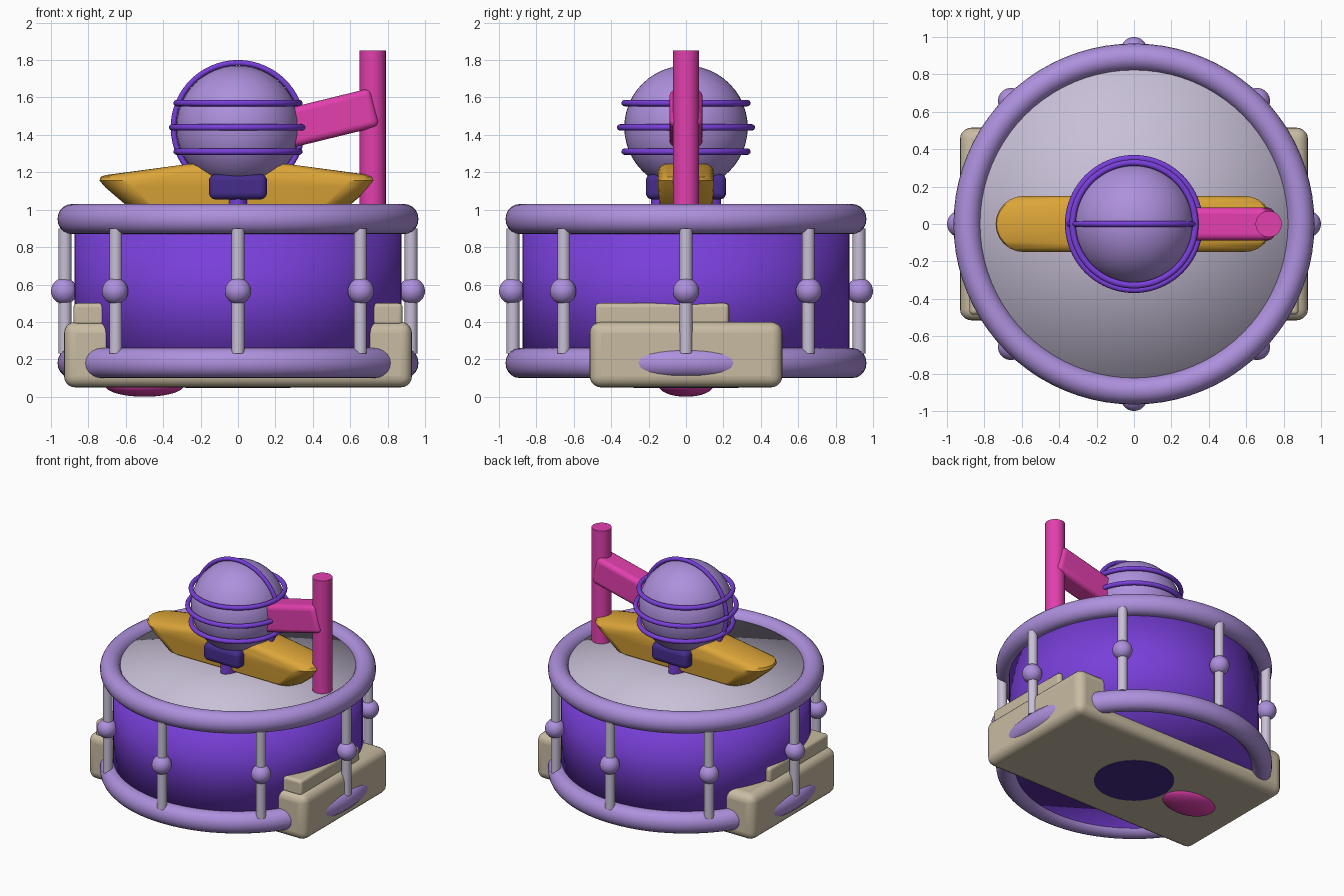
import bpy, bmesh, math
from mathutils import Vector

if "Cube" in bpy.data.objects:
    bpy.data.objects.remove(bpy.data.objects["Cube"], do_unlink=True)


def material(name, rgb):
    m = bpy.data.materials.new(name)
    m.use_nodes = True
    color = (*rgb, 1)
    m.diffuse_color = color
    m.node_tree.nodes["Principled BSDF"].inputs["Base Color"].default_value = color
    return m


LAVENDER = material("lavender", (0.42, 0.28, 0.72))
PURPLE = material("purple", (0.19, 0.05, 0.70))
DARK = material("dark purple", (0.06, 0.025, 0.26))
BEIGE = material("beige", (0.58, 0.50, 0.36))
PALE = material("pale lilac grey", (0.58, 0.53, 0.68))
GOLD = material("gold", (0.72, 0.38, 0.04))
PINK = material("magenta", (0.76, 0.05, 0.42))


def finish(name, mat, scale=(1, 1, 1), sharp=True):
    ob = bpy.context.object
    ob.name = name
    ob.scale = scale
    ob.data.materials.append(mat)
    if sharp:
        bpy.ops.object.shade_smooth_by_angle(angle=math.radians(40))
    else:
        bpy.ops.object.shade_smooth()
    return ob


def cylinder(name, mat, x, y, z0, z1, r, sy=1, sharp=True, sides=64):
    bpy.ops.mesh.primitive_cylinder_add(vertices=sides, radius=r, depth=z1 - z0,
                                        location=(x, y, (z0 + z1) / 2),
                                        end_fill_type='TRIFAN')
    return finish(name, mat, (1, sy, 1), sharp)


def sphere(name, mat, loc, scale):
    bpy.ops.mesh.primitive_uv_sphere_add(segments=48, ring_count=24, radius=1, location=loc)
    return finish(name, mat, scale, False)


def ring(name, mat, z, major, minor, rot=(0, 0, 0), sz=1):
    bpy.ops.mesh.primitive_torus_add(major_segments=80, minor_segments=20, location=(0, 0, z),
                                     rotation=rot, major_radius=major, minor_radius=minor)
    return finish(name, mat, (1, 1, sz), False)


def rounded_box(name, mat, low, high, bevel, tilt=0):
    low, high = Vector(low), Vector(high)
    bpy.ops.mesh.primitive_cube_add(size=1, location=(low + high) / 2)
    ob = bpy.context.object
    for v in ob.data.vertices:
        v.co = v.co * (high - low)
    ob.rotation_euler.y = tilt
    mod = ob.modifiers.new("rounding", 'BEVEL')
    mod.width = bevel
    mod.segments = 5
    return finish(name, mat)


# Drum shell, head and rims
cylinder("drum_shell", PURPLE, 0, 0, 0.14, 0.95, 0.875, sharp=False, sides=96)
cylinder("drum_head", PALE, 0, 0, 0.90, 0.98, 0.86, sharp=False, sides=96)
for name, z in (("top_rim", 0.95), ("bottom_rim", 0.18)):
    ring(name, LAVENDER, z, 0.891, 0.074, sz=1.08)

# Tension rods with round lugs
for i in range(8):
    a = math.tau * i / 8
    x, y = 0.925 * math.cos(a), 0.925 * math.sin(a)
    cylinder(f"tension_rod_{i}", PALE, x, y, 0.23, 0.90, 0.034, sides=24)
    sphere(f"lug_{i}", LAVENDER, (x * 1.005, y * 1.005, 0.565), (0.07,) * 3)

# Base block with upper plate and underside details
rounded_box("base_block", BEIGE, (-0.93, -0.515, 0.05), (0.93, 0.515, 0.40), 0.06)
rounded_box("base_plate", BEIGE, (-0.88, -0.485, 0.38), (0.88, 0.23, 0.50), 0.022)
cylinder("underside_disc", DARK, 0, 0, 0.046, 0.054, 0.28)
sphere("underside_button", PINK, (-0.5, 0, 0.06), (0.21, 0.145, 0.06))

# Gold hull: stacked rounded outlines wrapped in one convex skin
bm = bmesh.new()
for half_x, half_y, z in ((0.53, 0.11, 0.98), (0.57, 0.14, 1.0), (0.71, 0.15, 1.12),
                          (0.74, 0.15, 1.155), (0.735, 0.135, 1.175), (0.71, 0.11, 1.185)):
    for side in (-1, 1):
        for k in range(13):
            a = math.pi * (k / 12 - 0.5)
            bm.verts.new((side * (half_x - half_y + half_y * math.cos(a)),
                          half_y * math.sin(a), z))
for x in (-0.26, 0.26):
    for y, z in ((0.15, 1.205), (0.138, 1.23), (0.11, 1.245)):
        bm.verts.new((x, y, z))
        bm.verts.new((x, -y, z))
hull = bmesh.ops.convex_hull(bm, input=bm.verts)
bmesh.ops.delete(bm, geom=[v for v in bm.verts if not v.link_faces], context='VERTS')
bmesh.ops.recalc_face_normals(bm, faces=bm.faces)
mesh = bpy.data.meshes.new("hull")
bm.to_mesh(mesh)
bm.free()
hull_ob = bpy.data.objects.new("hull", mesh)
bpy.context.collection.objects.link(hull_ob)
bpy.ops.object.select_all(action='DESELECT')
hull_ob.select_set(True)
bpy.context.view_layer.objects.active = hull_ob
finish("hull", GOLD)

# Neck, collar and caged ball
cylinder("neck", PURPLE, 0, 0, 0.97, 1.10, 0.075, sy=2.5)
rounded_box("collar", DARK, (-0.155, -0.215, 1.055), (0.155, 0.215, 1.19), 0.035)
sphere("ball", LAVENDER, (0, 0, 1.44), (0.33,) * 3)
for name, z, r in (("lower", 1.31, 0.328), ("middle", 1.44, 0.352), ("upper", 1.57, 0.328)):
    ring(f"{name}_cage_ring", PURPLE, z, r, 0.017)
ring("upright_cage_ring", PURPLE, 1.44, 0.345, 0.015, rot=(math.pi / 2, 0, 0))

# Arm and post
rounded_box("arm", PINK, (0.21, -0.088, 1.38), (0.74, 0.088, 1.59), 0.035, tilt=-0.24)
cylinder("post", PINK, 0.72, 0, 0.95, 1.85, 0.07, sides=48)
